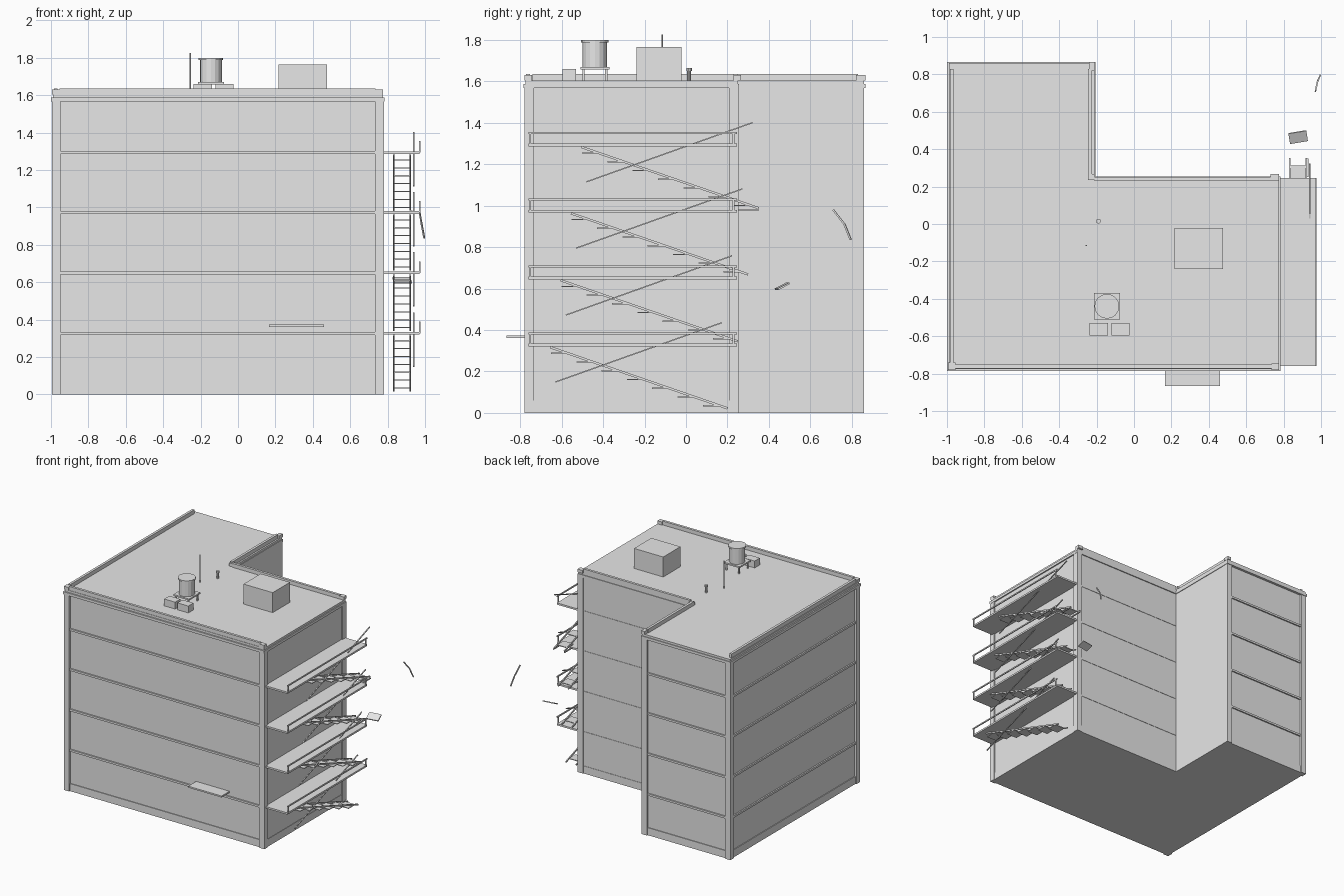
import bpy, bmesh, math
from mathutils import Vector

if "Cube" in bpy.data.objects:
    bpy.data.objects.remove(bpy.data.objects["Cube"])

grey = bpy.data.materials.new("light_grey")
grey.diffuse_color = (0.8, 0.8, 0.8, 1)
grey.use_nodes = True
grey.node_tree.nodes["Principled BSDF"].inputs["Base Color"].default_value = grey.diffuse_color


def finish(name, bm):
    bmesh.ops.recalc_face_normals(bm, faces=bm.faces[:])
    me = bpy.data.meshes.new(name)
    bm.to_mesh(me)
    bm.free()
    me.materials.append(grey)
    ob = bpy.data.objects.new(name, me)
    bpy.context.collection.objects.link(ob)
    return ob


def add_box(bm, x0, x1, y0, y1, z0, z1):
    vs = bmesh.ops.create_cube(bm, size=1)["verts"]
    for v in vs:
        v.co = ((x0 + x1) / 2 + v.co.x * (x1 - x0),
                (y0 + y1) / 2 + v.co.y * (y1 - y0),
                (z0 + z1) / 2 + v.co.z * (z1 - z0))


def boxes(name, dims):
    bm = bmesh.new()
    for d in dims:
        add_box(bm, *d)
    return finish(name, bm)


def add_beam(bm, a, b, w, h):
    """Rectangular bar from a to b, w wide and h deep."""
    a, b = Vector(a), Vector(b)
    d = b - a
    q = d.to_track_quat('Y', 'Z')
    for v in bmesh.ops.create_cube(bm, size=1)["verts"]:
        v.co = (a + b) / 2 + q @ Vector((v.co.x * w, v.co.y * d.length, v.co.z * h))


def cylinder(name, x, y, r, z0, z1, n):
    bm = bmesh.new()
    bmesh.ops.create_cone(bm, cap_ends=True, segments=n, radius1=r, radius2=r, depth=z1 - z0)
    bmesh.ops.translate(bm, verts=bm.verts[:], vec=(x, y, (z0 + z1) / 2))
    return finish(name, bm)


def l_prism(name, left, right, front, inner_y, inner_x, back, z0, z1):
    """L-shaped slab."""
    bm = bmesh.new()
    pts = [(left, front), (right, front), (right, inner_y),
           (inner_x, inner_y), (inner_x, back), (left, back)]
    f = bm.faces.new([bm.verts.new((x, y, z0)) for x, y in pts])
    ext = bmesh.ops.extrude_face_region(bm, geom=[f], use_keep_orig=True)["geom"]
    bmesh.ops.translate(bm, verts=[g for g in ext if isinstance(g, bmesh.types.BMVert)],
                        vec=(0, 0, z1 - z0))
    return finish(name, bm)


# Walls, plinth, cornice and roof slab
l_prism("walls", -0.98, 0.772, -0.765, 0.247, -0.212, 0.845, 0, 1.567)
l_prism("plinth", -0.986, 0.775, -0.771, 0.25, -0.211, 0.851, 0, 0.06)
l_prism("cornice", -1.0, 0.782, -0.785, 0.255, -0.207, 0.865, 1.567, 1.588)
l_prism("roof_slab", -0.99, 0.775, -0.775, 0.25, -0.212, 0.86, 1.588, 1.605)

# Corner pilasters
P = 0.047
boxes("corner_pilasters", [(x, x + P, y, y + P, 0, 1.567) for x, y in
      [(-0.995, -0.78), (0.733, -0.78), (0.733, 0.208),
       (-0.257, 0.813), (-0.995, 0.813), (-0.257, 0.208)]])

# Floor bands on each facade
floors = [0.327, 0.65, 0.973, 1.293]
bands = []
for z in floors:
    a, b = z - 0.008, z + 0.008
    bands += [(-0.95, 0.735, -0.776, -0.76, a, b),
              (-0.991, -0.975, -0.735, 0.815, a, b),
              (-0.95, -0.255, 0.84, 0.856, a, b),
              (-0.212, 0.735, 0.24, 0.25, a, b)]
boxes("floor_bands", bands)

# Roof edge rails with corner blocks
boxes("parapet_rails", [
    (-0.955, 0.735, -0.772, -0.752, 1.6, 1.636),
    (-0.985, -0.965, -0.74, 0.83, 1.6, 1.636),
    (-0.21, 0.735, 0.23, 0.25, 1.6, 1.636),
    (-0.245, -0.225, 0.25, 0.83, 1.6, 1.636)])
boxes("parapet_corner_blocks", [
    (0.735, 0.775, -0.78, -0.745, 1.605, 1.63),
    (-0.995, -0.955, -0.78, -0.74, 1.605, 1.63),
    (0.73, 0.775, 0.23, 0.266, 1.605, 1.63),
    (-0.24, -0.21, 0.82, 0.866, 1.605, 1.63),
    (-0.245, -0.21, 0.235, 0.266, 1.605, 1.63)])

# Fire escape platforms and railings
boxes("fire_escape_platforms", [(0.772, 0.97, -0.76, 0.247, z - 0.007, z + 0.007) for z in floors])
rails = []
for z in floors:
    rails.append((0.967, 0.975, -0.76, 0.245, z + 0.052, z + 0.062))
    for y in (-0.755, 0.225):
        rails.append((0.967, 0.975, y, y + 0.008, z, z + 0.055))
boxes("fire_escape_railings", rails)

# Stair flights with treads, and the crossing handrails
stairs, handrails = bmesh.new(), bmesh.new()
for i, z in enumerate(floors):
    s = 0.05 * i
    top, end = Vector((0, -0.655 + s, z - 0.01)), Vector((0, 0.2 + s, z - 0.305))
    for x in (0.832, 0.922):
        add_beam(stairs, top + Vector((x, 0, 0)), end + Vector((x, 0, 0)), 0.008, 0.011)
    for k in range(1, 8):
        p = top.lerp(end, (k - 0.3) / 7)
        add_box(stairs, 0.832, 0.922, p.y - 0.082, p.y, p.z - 0.003, p.z + 0.003)
    add_beam(handrails, (0.94, -0.63 + s, z - 0.178), (0.94, 0.172 + s, z + 0.108), 0.008, 0.006)
finish("stair_flights", stairs)
finish("stair_handrails", handrails)

# Entrance canopy
boxes("canopy", [(0.165, 0.46, -0.865, -0.765, 0.361, 0.373)])

# Roof housing and air conditioners
boxes("roof_housing", [(0.217, 0.475, -0.24, -0.022, 1.6, 1.765)])
boxes("air_conditioners", [(x, x + 0.097, -0.595, -0.53, 1.6, 1.66) for x in (-0.237, -0.12)])

# Water tank on a legged stand
tx, ty = -0.145, -0.44
stand = [(tx - 0.07, tx + 0.07, ty - 0.07, ty + 0.07, 1.658, 1.67)]
for sx in (-1, 1):
    for sy in (-1, 1):
        cx, cy = tx + sx * 0.055, ty + sy * 0.055
        stand.append((cx - 0.005, cx + 0.005, cy - 0.005, cy + 0.005, 1.6, 1.66))
boxes("tank_stand", stand)
cylinder("water_tank", tx, ty, 0.059, 1.67, 1.79, 16)
cylinder("tank_lid", tx, ty, 0.066, 1.788, 1.8, 16)

# Antenna and vent pipe
cylinder("antenna", -0.255, -0.115, 0.004, 1.6, 1.825, 6)
cylinder("vent_pipe", -0.19, 0.015, 0.009, 1.6, 1.65, 10)
cylinder("vent_cap", -0.19, 0.015, 0.013, 1.65, 1.665, 10)

# Loose bent rod and tilted plate behind the building
rod = bmesh.new()
path = [(0.97, 0.71, 0.98), (0.982, 0.765, 0.91), (0.996, 0.795, 0.835)]
for a, b in zip(path, path[1:]):
    add_beam(rod, a, b, 0.008, 0.008)
finish("bent_rod", rod)

plate = bmesh.new()
add_beam(plate, (0.882, 0.437, 0.597), (0.873, 0.492, 0.625), 0.097, 0.008)
finish("tilted_plate", plate)

# Small landing posts and ledge at the stair foot
boxes("landing_posts", [(x, x + 0.008, 0.25, 0.35, 0.975, 0.983) for x in (0.828, 0.926)])
